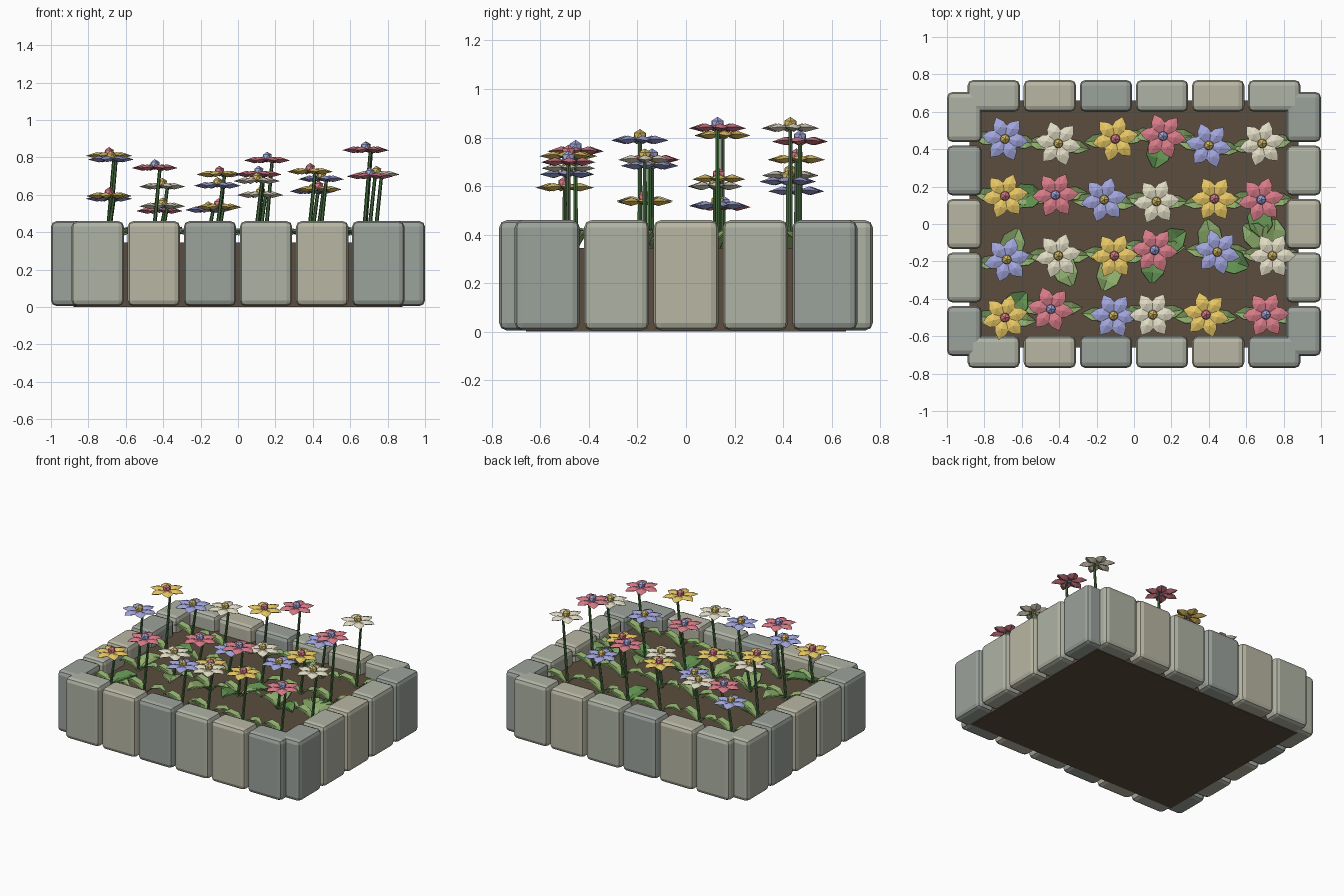
import bpy, bmesh, random
from math import sin, cos, pi, radians
from mathutils import Vector, Matrix

if "Cube" in bpy.data.objects:
    bpy.data.objects.remove(bpy.data.objects["Cube"])

random.seed(4)
mats = {}


def mat(name, rgb):
    m = bpy.data.materials.new(name)
    m.diffuse_color = (*rgb, 1)
    m.use_nodes = True
    m.node_tree.nodes["Principled BSDF"].inputs["Base Color"].default_value = m.diffuse_color
    mats[name] = m


mat("stone_a", (0.43, 0.45, 0.37))
mat("stone_b", (0.48, 0.47, 0.37))
mat("stone_c", (0.33, 0.36, 0.33))
mat("soil", (0.105, 0.075, 0.047))
mat("stem", (0.06, 0.15, 0.05))
mat("leaf_light", (0.27, 0.42, 0.15))
mat("leaf_dark", (0.12, 0.28, 0.08))
mat("B", (0.36, 0.38, 0.72))
mat("W", (0.76, 0.72, 0.56))
mat("Y", (0.80, 0.57, 0.13))
mat("P", (0.68, 0.20, 0.25))
mat("gold", (0.65, 0.48, 0.12))


def add_mesh(name, bm, material):
    bmesh.ops.recalc_face_normals(bm, faces=bm.faces)
    me = bpy.data.meshes.new(name)
    bm.to_mesh(me)
    bm.free()
    ob = bpy.data.objects.new(name, me)
    bpy.context.collection.objects.link(ob)
    me.materials.append(mats[material])
    return ob


def box(name, lo, hi, material, bevel=0):
    lo, hi = Vector(lo), Vector(hi)
    bm = bmesh.new()
    bmesh.ops.create_cube(bm, size=1, matrix=Matrix.Translation((lo + hi) / 2)
                          @ Matrix.Diagonal((*(hi - lo), 1)))
    if bevel:
        bmesh.ops.bevel(bm, geom=bm.edges[:], offset=bevel, segments=2,
                        profile=0.5, affect='EDGES')
    return add_mesh(name, bm, material)


# Soil block
SOIL = 0.345
box("soil", (-0.88, -0.66, 0), (0.88, 0.66, SOIL), "soil")

# Stone border: six blocks front and back, five on each side
for sy, cols in ((-1, "abcabc"), (1, "abcaba")):
    for i, c in enumerate(cols):
        x, y = -0.75 + 0.3 * i, sy * 0.685
        box("long_side_stone", (x - 0.14, y - 0.085, 0.005),
            (x + 0.14, y + 0.085, 0.459), "stone_" + c, 0.03)
for sx, cols in ((-1, "cabca"), (1, "cabac")):
    for i, c in enumerate(cols):
        x, y = sx * 0.907, -0.572 + 0.286 * i
        box("short_side_stone", (x - 0.093, y - 0.134, 0.005),
            (x + 0.093, y + 0.134, 0.459), "stone_" + c, 0.03)


# Folded leaf: sections of (distance, height, half width)
def leaf(base, angle, material, sections, fold):
    bm = bmesh.new()
    d = Vector((cos(angle), sin(angle), 0))
    n = Vector((-d.y, d.x, 0))
    rows = []
    for r, z, w in sections:
        p = base + d * r + Vector((0, 0, z))
        up = Vector((0, 0, fold if w > 0.01 else 0))
        rows.append([bm.verts.new(q) for q in (p - n * w + up, p, p + n * w + up)])
    for a, b in zip(rows, rows[1:]):
        for k in (0, 1):
            bm.faces.new((a[k], a[k + 1], b[k + 1], b[k]))
    ob = add_mesh("leaf", bm, material)
    s = ob.modifiers.new("thickness", 'SOLIDIFY')
    s.thickness = 0.008
    s.offset = 0


NARROW = [(0, 0, 0.008), (0.055, 0.045, 0.036), (0.115, 0.06, 0.034), (0.17, 0.04, 0.002)]
BROAD = [(0, 0.01, 0.015), (0.05, 0.05, 0.065), (0.12, 0.065, 0.06), (0.175, 0.05, 0.012)]


# Flower head: six ridged pointed petals
def petals(c, rot, material):
    bm = bmesh.new()
    for k in range(6):
        R = Matrix.Translation(c) @ Matrix.Rotation(rot + k * pi / 3, 4, 'Z')
        v = [bm.verts.new(R @ Vector(p)) for p in (
            (0.0, 0, 0.0), (0.05, -0.04, 0.004), (0.09, -0.031, 0.004), (0.125, 0, -0.002),
            (0.09, 0.031, 0.004), (0.05, 0.04, 0.004), (0.065, 0, 0.018), (0.065, 0, -0.017))]
        for i in range(6):
            j = (i + 1) % 6
            bm.faces.new((v[i], v[j], v[6]))
            bm.faces.new((v[j], v[i], v[7]))
    add_mesh("petals", bm, material)


def flower(x, y, z, kind):
    c = Vector((x, y, z))
    petals(c, random.uniform(-0.25, 0.25), kind)
    # Round centre
    bm = bmesh.new()
    bmesh.ops.create_icosphere(bm, subdivisions=1, radius=0.029,
                               matrix=Matrix.Translation(c + Vector((0.0, 0, 0.016))))
    add_mesh("flower_centre", bm, {"B": "gold", "W": "gold", "Y": "P", "P": "B"}[kind])
    # Leaning stem
    a, b = Vector((x - 0.012, y, SOIL - 0.02)), Vector((x + 0.028, y, z))
    bm = bmesh.new()
    q = (b - a).to_track_quat('Z', 'Y').to_matrix().to_4x4()
    bmesh.ops.create_cone(bm, cap_ends=True, segments=6, radius1=0.011, radius2=0.009,
                          depth=(b - a).length, matrix=Matrix.Translation((a + b) / 2) @ q)
    add_mesh("stem", bm, "stem")
    # Pair of side leaves
    base = Vector((x, y, SOIL))
    for ang in (0, pi):
        leaf(base, ang + random.uniform(-0.2, 0.2), "leaf_light", NARROW, 0.012)


ROWS = [
    (-0.69, 0.455, 0.58, "B"), (-0.405, 0.43, 0.645, "W"), (-0.10, 0.455, 0.71, "Y"),
    (0.155, 0.47, 0.785, "P"), (0.40, 0.42, 0.62, "B"), (0.685, 0.43, 0.84, "W"),
    (-0.69, 0.15, 0.81, "Y"), (-0.42, 0.155, 0.515, "P"), (-0.16, 0.13, 0.52, "B"),
    (0.12, 0.12, 0.60, "W"), (0.43, 0.135, 0.63, "Y"), (0.68, 0.13, 0.84, "P"),
    (-0.68, -0.19, 0.79, "B"), (-0.405, -0.17, 0.54, "W"), (-0.105, -0.17, 0.535, "Y"),
    (0.11, -0.14, 0.71, "P"), (0.445, -0.15, 0.685, "B"), (0.74, -0.17, 0.71, "W"),
    (-0.69, -0.50, 0.595, "Y"), (-0.445, -0.455, 0.745, "P"), (-0.11, -0.49, 0.65, "B"),
    (0.10, -0.485, 0.675, "W"), (0.385, -0.485, 0.725, "Y"), (0.705, -0.485, 0.70, "P"),
]
for f in ROWS:
    flower(*f)

# Broad ground leaves: base x, y, direction in degrees
for i, (x, y, a) in enumerate([
        (-0.66, 0.15, 0), (-0.68, -0.19, 70), (-0.69, -0.50, 50), (-0.405, -0.17, -65),
        (-0.105, -0.19, -110), (0.11, -0.14, -95), (0.13, -0.14, 35), (0.42, -0.15, 100),
        (0.72, -0.12, 140), (0.66, 0.10, -80), (0.445, -0.17, -20), (0.155, 0.47, -105),
        (0.74, -0.15, 85)]):
    leaf(Vector((x, y, SOIL)), radians(a), ("leaf_dark", "leaf_light")[i in (1, 3, 4, 7, 8, 12)],
         BROAD, 0.016)
